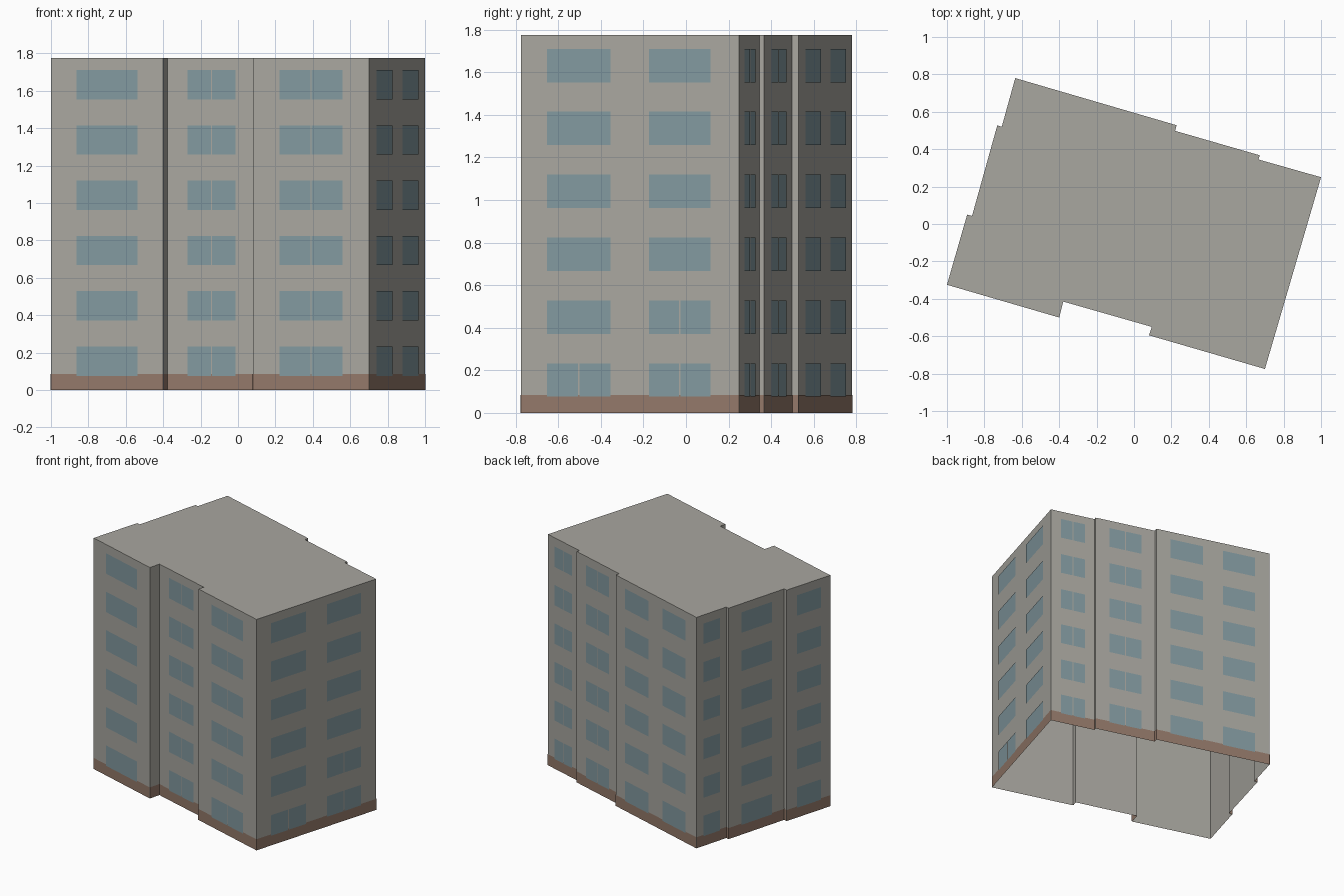
import bpy
import bmesh
from mathutils import Vector

HEIGHT = 1.775
FLOORS = 6
FLOOR_PITCH = 0.2955
SILL = 0.076
WINDOW_HEIGHT = 0.157
PLINTH_HEIGHT = 0.085
MULLION = 0.007

ALL = range(FLOORS)
NONE = ()
MIDDLE = [(0.23, 0.775)]
WIDE_PAIR = [(0.12, 0.41), (0.587, 0.87)]

# Each wall, counter-clockwise: its start corner, its window bays as fractions
# of the wall length, and for each bay the floors whose window is split in two
WALLS = [
    ((-1.0, -0.325), MIDDLE, [NONE]),
    ((-0.40, -0.50), [], []),
    ((-0.378, -0.415), MIDDLE, [ALL]),
    ((0.095, -0.55), [], []),
    ((0.08, -0.595), MIDDLE, [ALL]),
    ((0.70, -0.775), WIDE_PAIR, [(0,), (0, 1)]),
    ((1.0, 0.25), MIDDLE, [ALL]),
    ((0.665, 0.345), [], []),
    ((0.673, 0.367), MIDDLE, [ALL]),
    ((0.22, 0.498), [], []),
    ((0.228, 0.528), WIDE_PAIR, [NONE, NONE]),
    ((-0.635, 0.78), MIDDLE, [NONE]),
    ((-0.707, 0.52), [], []),
    ((-0.731, 0.527), MIDDLE, [NONE]),
    ((-0.866, 0.043), [], []),
    ((-0.892, 0.05), MIDDLE, [NONE]),
]


def make_material(name, colour):
    mat = bpy.data.materials.new(name)
    mat.use_nodes = True
    rgba = (*colour, 1.0)
    mat.diffuse_color = rgba
    for node in mat.node_tree.nodes:
        if node.type == 'BSDF_PRINCIPLED':
            node.inputs["Base Color"].default_value = rgba
            node.inputs["Roughness"].default_value = 0.9
    return mat


def make_object(name, bm, mat):
    mesh = bpy.data.meshes.new(name)
    bm.to_mesh(mesh)
    bm.free()
    mesh.materials.append(mat)
    obj = bpy.data.objects.new(name, mesh)
    bpy.context.collection.objects.link(obj)
    return obj


def add_panel(bm, start, end, bottom, top, offset):
    """Upright panel between two ground points, pushed outwards by offset."""
    along = (end - start).normalized()
    push = Vector((along.y, -along.x, 0)) * offset
    corners = [(start, bottom), (end, bottom), (end, top), (start, top)]
    bm.faces.new([bm.verts.new(p + push + Vector((0, 0, z))) for p, z in corners])


cube = bpy.data.objects.get("Cube")
if cube:
    bpy.data.objects.remove(cube, do_unlink=True)

wall_grey = make_material("warm grey concrete", (0.395, 0.385, 0.35))
plinth_brown = make_material("brown plinth", (0.295, 0.19, 0.143))
glass_blue = make_material("blue grey glass", (0.225, 0.32, 0.35))

corners = [Vector((*wall[0], 0)) for wall in WALLS]
next_corners = corners[1:] + corners[:1]

# Building shell: the stepped footprint extruded up, roofed and open below
shell = bmesh.new()
ground = [shell.verts.new(c) for c in corners]
footprint = shell.faces.new(ground)
lifted = bmesh.ops.extrude_face_region(shell, geom=[footprint])["geom"]
roof_verts = [v for v in lifted if isinstance(v, bmesh.types.BMVert)]
bmesh.ops.translate(shell, verts=roof_verts, vec=(0, 0, HEIGHT))
bmesh.ops.recalc_face_normals(shell, faces=shell.faces)
under = [f for f in shell.faces if all(v.co.z < PLINTH_HEIGHT for v in f.verts)]
bmesh.ops.delete(shell, geom=under, context='FACES_ONLY')
roof = max(shell.faces, key=lambda f: f.calc_center_median().z)
roof.normal_update()
if roof.normal.z < 0:
    bmesh.ops.reverse_faces(shell, faces=shell.faces)
make_object("building_shell", shell, wall_grey)

# Plinth band around the foot of every wall
plinth = bmesh.new()
for start, end in zip(corners, next_corners):
    add_panel(plinth, start, end, 0, PLINTH_HEIGHT, 0.002)
make_object("plinth_band", plinth, plinth_brown)

# Windows, stacked floor by floor in each bay
windows = bmesh.new()
for start, end, (_, bays, splits) in zip(corners, next_corners, WALLS):
    half_gap = MULLION / (end - start).length / 2
    for (left, right), split_floors in zip(bays, splits):
        centre = (left + right) / 2
        for floor in ALL:
            panes = [(left, right)]
            if floor in split_floors:
                panes = [(left, centre - half_gap), (centre + half_gap, right)]
            bottom = SILL + floor * FLOOR_PITCH
            for a, b in panes:
                add_panel(windows, start.lerp(end, a), start.lerp(end, b),
                          bottom, bottom + WINDOW_HEIGHT, 0.004)
make_object("windows", windows, glass_blue)
